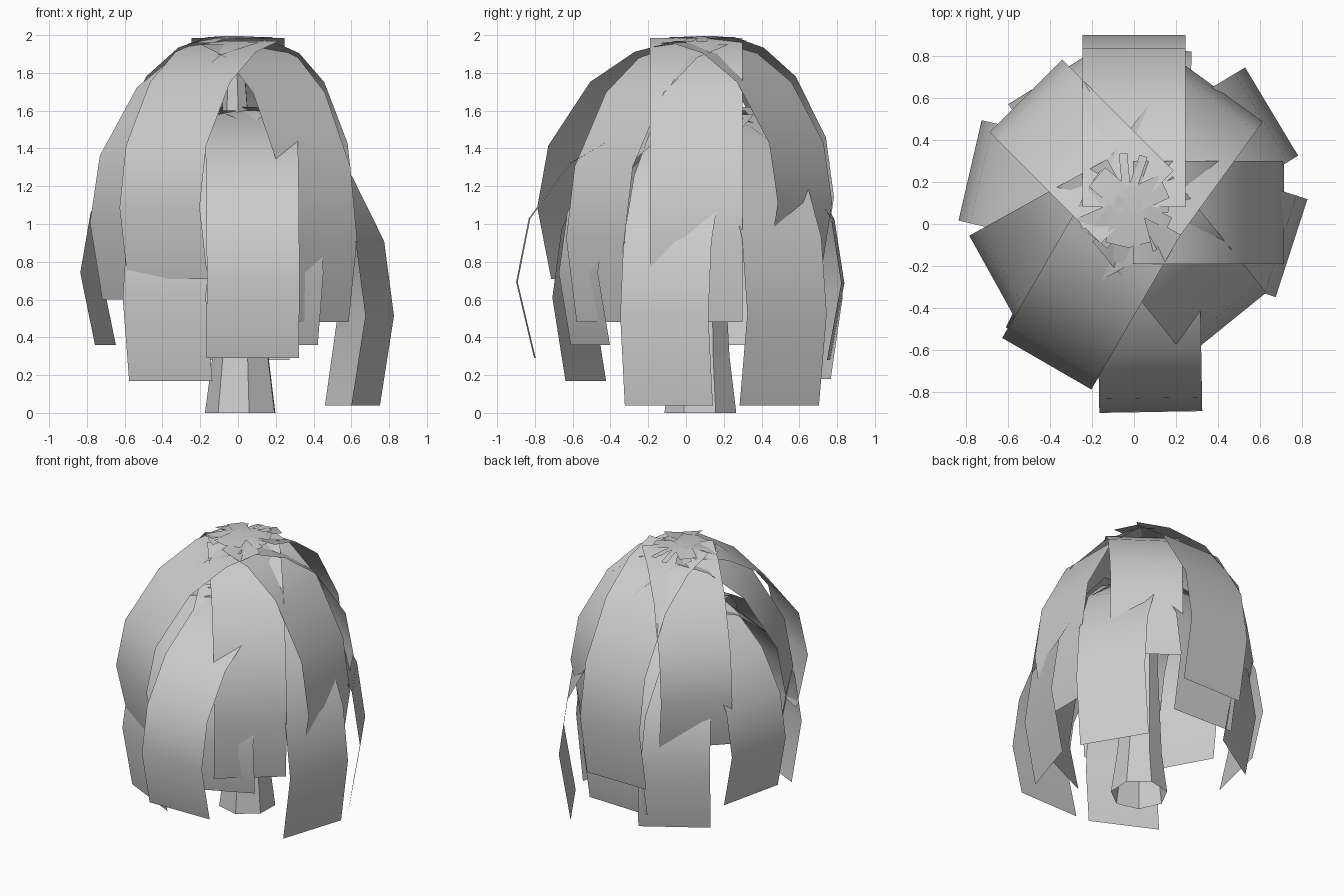
import bpy, bmesh, math, random

if "Cube" in bpy.data.objects:
    bpy.data.objects.remove(bpy.data.objects["Cube"])

random.seed(4)

# Drooping profiles: (fraction of reach, drop below the root)
UPPER = [(0, 0), (.3, .07), (.62, .26), (.92, .66), (1, 1.05), (.9, 1.5)]
LOWER = [(0, 0), (.36, .1), (.7, .33), (.93, .68), (1, 1.08), (.9, 1.56)]


def make_object(name, bm, smooth=True):
    mesh = bpy.data.meshes.new(name)
    for f in bm.faces:
        f.smooth = smooth
    bm.to_mesh(mesh)
    bm.free()
    obj = bpy.data.objects.new(name, mesh)
    bpy.context.collection.objects.link(obj)
    return obj


def frond(name, profile, outer, angle, reach, root_z, tip_z, width=.49):
    """Single-sided strip; 'outer' is the middle of its widest point seen from above."""
    a = math.radians(angle)
    c, s = math.cos(a), math.sin(a)
    k = (root_z - tip_z) / profile[-1][1]
    bm = bmesh.new()
    rows = []
    for t, drop in profile:
        d = (t - 1) * reach
        x, y, z = outer[0] + d * c, outer[1] + d * s, root_z - drop * k
        rows.append([bm.verts.new((x + s * h, y - c * h, z)) for h in (-width / 2, width / 2)])
    for p, q in zip(rows, rows[1:]):
        bm.faces.new((p[0], p[1], q[1], q[0]))
    return make_object(name, bm)


# Upper tier of fronds: outer point, heading, reach, root height, tip height
upper = [
    ((0, .9), 90, .82, 1.985, .5),
    ((-.515, .61), 135, .75, 1.99, .78),
    ((-.665, -.27), 209, .75, 1.96, .6),
    ((-.415, -.665), 240, .85, 1.97, .71),
    ((.44, -.48), -51, .71, 1.95, .48),
    ((.715, .055), 0, .72, 1.985, .48),
    ((.415, .63), 54, .70, 1.96, .75),
]
for i, (o, a, r, z0, z1) in enumerate(upper):
    frond(f"upper_frond_{i + 1}", UPPER, o, a, r, z0, z1)

# Lower tier of fronds
lower = [
    ((.08, -.895), -89, .95, 1.6, .29),
    ((.75, -.115), -18, .78, 1.58, .04),
    ((.655, .535), 31, .80, 1.62, .04),
    ((.03, .83), 88, .75, 1.6, .28),
    ((-.39, .7), 122, .75, 1.6, .18),
    ((-.78, .255), 167, .80, 1.6, .36),
    ((-.39, -.6), -116, .77, 1.6, .17),
    ((.23, -.57), -65, .70, 1.6, .36),
]
for i, (o, a, r, z0, z1) in enumerate(lower):
    frond(f"lower_frond_{i + 1}", LOWER, o, a, r, z0, z1)

# Small crown leaves around the top of the trunk
CROWN = [(0, 0), (.6, .01), (1, .03)]
for i in range(11):
    a = i * 360 / 11 + random.uniform(-10, 10)
    r = random.uniform(.19, .25)
    w = random.choice((.04, .06, .12))
    o = (-.03 + r * math.cos(math.radians(a)), .1 + r * math.sin(math.radians(a)))
    frond(f"crown_leaf_{i + 1}", CROWN, o, a, r, 1.995, random.uniform(1.95, 1.985), w)

# Tapered seven-sided trunk, open at both ends
bm = bmesh.new()
rings = []
for z, r, x, y in [(0, .195, .02, .077), (.3, .155, .02, .08), (1, .105, 0, .09), (1.95, .05, -.02, .1)]:
    rings.append([bm.verts.new((x + r * math.sin(2 * math.pi * i / 7 + .2),
                                y - r * math.cos(2 * math.pi * i / 7 + .2), z)) for i in range(7)])
for p, q in zip(rings, rings[1:]):
    for i in range(7):
        j = (i + 1) % 7
        bm.faces.new((p[i], p[j], q[j], q[i]))
make_object("trunk", bm, smooth=False)
